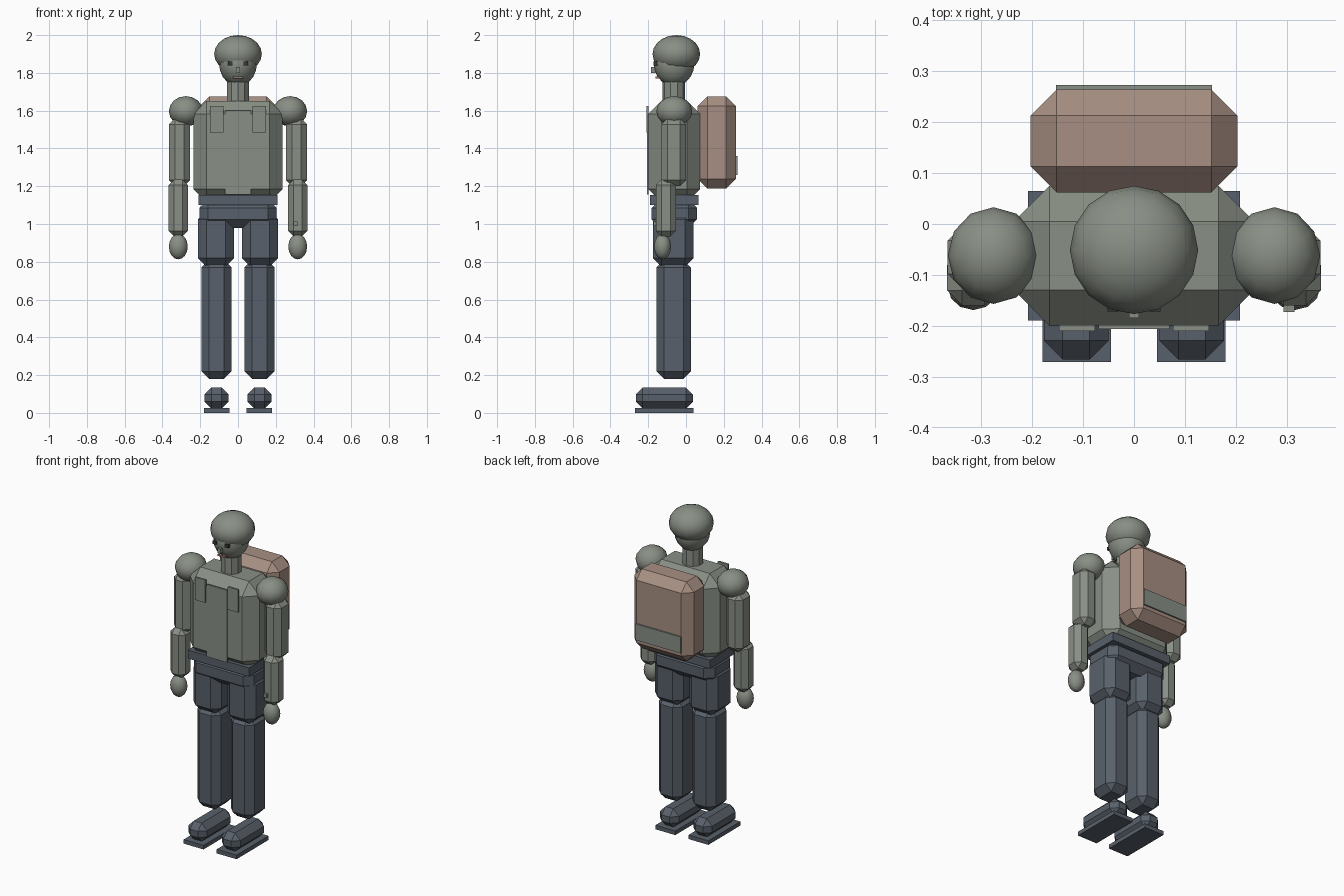
import bpy
import bmesh
from mathutils import Vector

if "Cube" in bpy.data.objects:
    bpy.data.objects.remove(bpy.data.objects["Cube"], do_unlink=True)


def material(name, rgb):
    m = bpy.data.materials.new(name)
    m.use_nodes = True
    m.diffuse_color = (*rgb, 1)
    bsdf = m.node_tree.nodes["Principled BSDF"]
    bsdf.inputs["Base Color"].default_value = (*rgb, 1)
    bsdf.inputs["Roughness"].default_value = 0.8
    return m


GREY = material("grey_green", (0.25, 0.275, 0.235))
BLUE = material("slate_blue", (0.098, 0.118, 0.145))
TAN = material("dusty_tan", (0.39, 0.275, 0.225))
DARK = material("charcoal", (0.035, 0.04, 0.045))
ROSE = material("dull_rose", (0.33, 0.19, 0.165))


def finish(name, bm, mat):
    mesh = bpy.data.meshes.new(name)
    bm.to_mesh(mesh)
    bm.free()
    mesh.materials.append(mat)
    ob = bpy.data.objects.new(name, mesh)
    bpy.context.collection.objects.link(ob)
    return ob


def box(name, x, y, z, mat, chamfer=0):
    """Box from (min, max) ranges, with every edge cut by one flat chamfer."""
    bm = bmesh.new()
    bmesh.ops.create_cube(bm, size=1)
    for v in bm.verts:
        v.co = Vector([(lo + hi) / 2 + c * (hi - lo)
                       for c, (lo, hi) in zip(v.co, (x, y, z))])
    if chamfer:
        bmesh.ops.bevel(bm, geom=bm.edges[:], offset=chamfer, segments=1,
                        affect='EDGES')
    return finish(name, bm, mat)


def ball(name, centre, radii, mat, segments=12, rings=8):
    """Smooth ellipsoid."""
    bm = bmesh.new()
    bmesh.ops.create_uvsphere(bm, u_segments=segments, v_segments=rings, radius=1)
    for v in bm.verts:
        v.co = Vector([c + r * p for c, r, p in zip(centre, radii, v.co)])
    for f in bm.faces:
        f.smooth = True
    return finish(name, bm, mat)


def side_range(side, inner, outer):
    return tuple(sorted((side * inner, side * outer)))


# Head and neck
ball("head", (0, -0.063, 1.85), (0.1, 0.108, 0.12), GREY, 16, 10)
ball("hair", (0, -0.051, 1.9), (0.126, 0.126, 0.1), GREY, 16, 10)
box("nose", (-0.01, 0.01), (-0.185, -0.15), (1.80, 1.83), GREY)
box("mouth", (-0.026, 0.026), (-0.162, -0.12), (1.77, 1.781), ROSE)

bm = bmesh.new()
bmesh.ops.create_cone(bm, cap_ends=True, segments=10, radius1=0.06,
                      radius2=0.06, depth=0.16)
bmesh.ops.translate(bm, verts=bm.verts, vec=(0, -0.064, 1.68))
finish("neck", bm, GREY)

# Torso, belt and hips
box("torso", (-0.236, 0.236), (-0.2, 0.075), (1.115, 1.652), GREY, 0.07)
box("shirt_placket", (-0.07, 0.07), (-0.206, -0.198), (1.155, 1.6), GREY)
box("belt", (-0.208, 0.208), (-0.19, 0.065), (1.1, 1.153), BLUE)
box("hips", (-0.205, 0.205), (-0.182, 0.058), (0.98, 1.13), BLUE, 0.045)

# Backpack with a pocket plate
box("backpack", (-0.203, 0.203), (0.062, 0.264), (1.188, 1.676), TAN, 0.051)
box("backpack_pocket", (-0.153, 0.153), (0.26, 0.273), (1.26, 1.36), GREY)

# Paired parts
for label, s in (("left", 1), ("right", -1)):
    box(label + "_eye", side_range(s, 0.029, 0.052), (-0.172, -0.13),
        (1.84, 1.86), DARK)
    box(label + "_chest_pocket", side_range(s, 0.077, 0.147), (-0.21, -0.198),
        (1.485, 1.625), GREY)

    # Arm
    ball(label + "_shoulder", (s * 0.276, -0.062, 1.597), (0.09, 0.095, 0.08), GREY)
    box(label + "_upper_arm", side_range(s, 0.254, 0.366), (-0.13, 0.0),
        (1.2, 1.56), GREY, 0.032)
    box(label + "_forearm", side_range(s, 0.265, 0.367), (-0.16, -0.052),
        (0.935, 1.235), GREY, 0.029)
    ball(label + "_hand", (s * 0.316, -0.124, 0.88), (0.05, 0.045, 0.067), GREY)

    # Leg
    box(label + "_thigh", side_range(s, 0.02, 0.213), (-0.175, 0.04),
        (0.775, 1.07), BLUE, 0.045)
    box(label + "_shin", side_range(s, 0.034, 0.194), (-0.157, 0.026),
        (0.18, 0.81), BLUE, 0.04)

    # Shoe
    box(label + "_shoe", side_range(s, 0.05, 0.177), (-0.266, 0.036),
        (0.022, 0.135), BLUE, 0.037)
    box(label + "_sole", side_range(s, 0.045, 0.18), (-0.271, 0.04),
        (0, 0.025), BLUE)

# Wrist button
box("wrist_button", (0.294, 0.315), (-0.173, -0.155), (0.99, 1.012), GREY)
